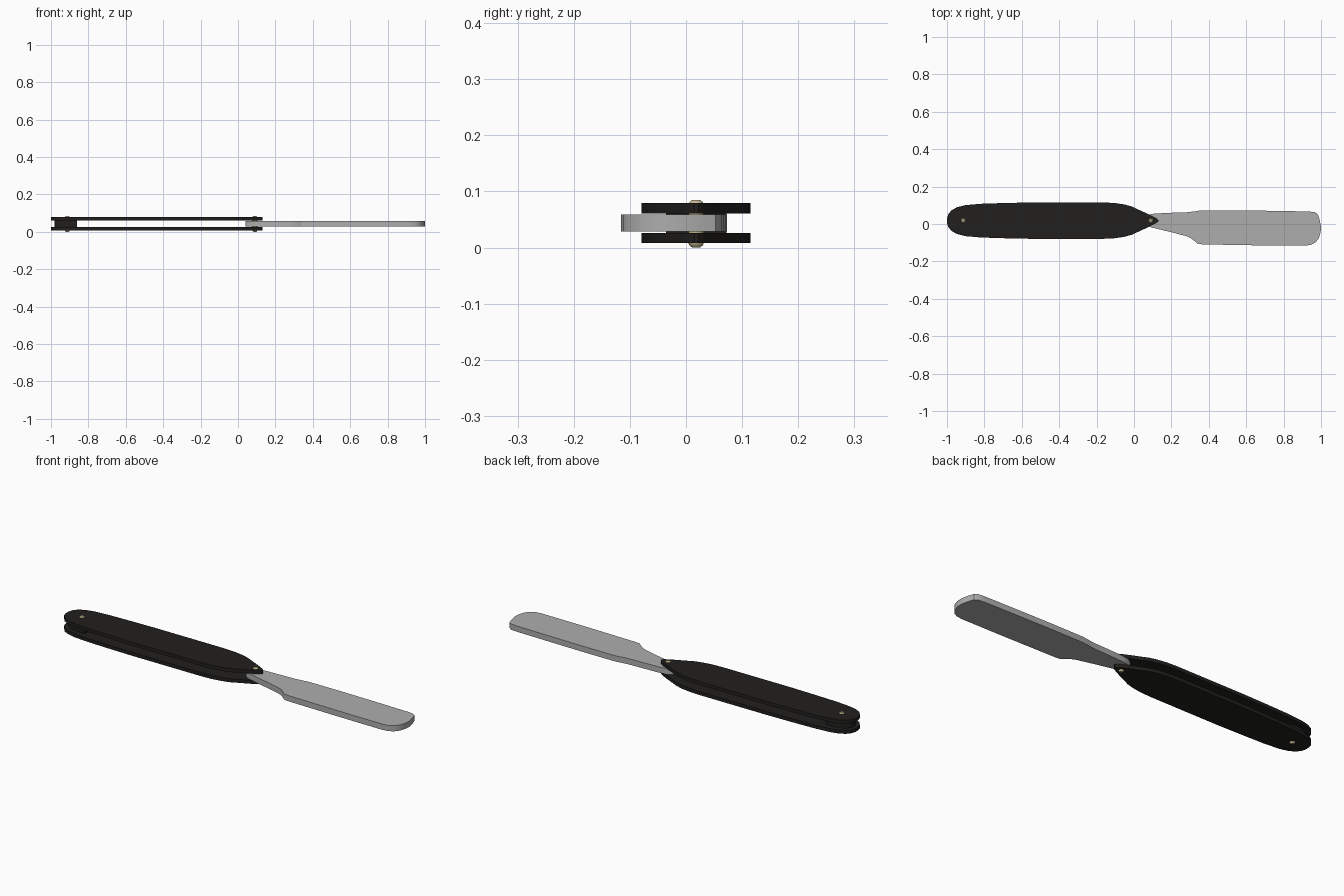
import bpy, bmesh, math

if "Cube" in bpy.data.objects:
    bpy.data.objects.remove(bpy.data.objects["Cube"])

AXIS_Y = 0.018  # centre line of the handle


def material(name, rgb):
    m = bpy.data.materials.new(name)
    m.diffuse_color = (*rgb, 1)
    m.use_nodes = True
    m.node_tree.nodes["Principled BSDF"].inputs["Base Color"].default_value = m.diffuse_color
    return m


black = material("black", (0.015, 0.014, 0.013))
steel = material("steel", (0.42, 0.42, 0.42))
brass = material("brass", (0.55, 0.48, 0.28))


def finish(bm, name, mat):
    bmesh.ops.recalc_face_normals(bm, faces=bm.faces)
    me = bpy.data.meshes.new(name)
    bm.to_mesh(me)
    bm.free()
    ob = bpy.data.objects.new(name, me)
    bpy.context.collection.objects.link(ob)
    me.materials.append(mat)
    bpy.context.view_layer.objects.active = ob
    ob.select_set(True)
    bpy.ops.object.shade_smooth_by_angle(angle=math.radians(30))
    ob.select_set(False)
    return ob


def plate(name, outline, z0, z1, mat):
    bm = bmesh.new()
    face = bm.faces.new([bm.verts.new((x, y, z0)) for x, y in outline])
    ext = bmesh.ops.extrude_face_region(bm, geom=[face])
    for v in ext["geom"]:
        if isinstance(v, bmesh.types.BMVert):
            v.co.z = z1
    return finish(bm, name, mat)


def mirrored(half):
    return ([(x, AXIS_Y + h) for x, h in half] +
            [(x, AXIS_Y - h) for x, h in reversed(half)])


# Handle scales
scale_half = [(-1.0, 0.012), (-0.993, 0.034), (-0.975, 0.056), (-0.945, 0.072),
              (-0.90, 0.083), (-0.82, 0.090), (-0.70, 0.094), (-0.56, 0.097),
              (-0.16, 0.097), (-0.10, 0.094), (-0.05, 0.086), (-0.01, 0.075),
              (0.03, 0.056), (0.07, 0.038), (0.105, 0.021), (0.122, 0.011), (0.13, 0.003)]
for name, z0, z1 in (("lower_scale", 0.008, 0.026), ("upper_scale", 0.061, 0.079)):
    plate(name, mirrored(scale_half), z0, z1, black)

# Spacer at the butt end
spacer_half = [(-0.98, 0.012), (-0.972, 0.028), (-0.955, 0.042), (-0.93, 0.050),
               (-0.90, 0.054), (-0.86, 0.054)]
plate("end_spacer", mirrored(spacer_half), 0.026, 0.061, black)

# Blade with tang
blade = [(0.04, 0.010), (0.05, 0.034), (0.075, 0.050), (0.11, 0.056), (0.20, 0.060),
         (0.29, 0.063), (0.32, 0.067), (0.36, 0.073), (0.55, 0.073), (0.70, 0.071),
         (0.93, 0.067), (0.965, 0.064), (0.982, 0.053), (0.992, 0.025), (1.0, -0.015),
         (0.998, -0.045), (0.988, -0.076), (0.97, -0.099), (0.945, -0.112),
         (0.91, -0.116), (0.65, -0.114), (0.365, -0.109), (0.34, -0.105),
         (0.32, -0.088), (0.30, -0.073), (0.28, -0.065), (0.20, -0.044),
         (0.10, -0.020), (0.06, -0.008)]
plate("blade", blade, 0.029, 0.059, steel)

# Rivets with domed ends, turned from a profile
rivet_profile = [(0.007, 0.0), (0.012, 0.004), (0.014, 0.009),
                 (0.014, 0.076), (0.012, 0.081), (0.007, 0.085)]
SIDES = 20
for name, px in (("butt_rivet", -0.913), ("pivot_rivet", 0.09)):
    bm = bmesh.new()
    rings = []
    for r, z in rivet_profile:
        rings.append([bm.verts.new((px + r * math.cos(a), AXIS_Y + r * math.sin(a), z))
                      for a in (2 * math.pi * i / SIDES for i in range(SIDES))])
    for lo, hi in zip(rings, rings[1:]):
        for i in range(SIDES):
            j = (i + 1) % SIDES
            bm.faces.new((lo[i], lo[j], hi[j], hi[i]))
    bm.faces.new(rings[0])
    bm.faces.new(rings[-1])
    finish(bm, name, brass)
